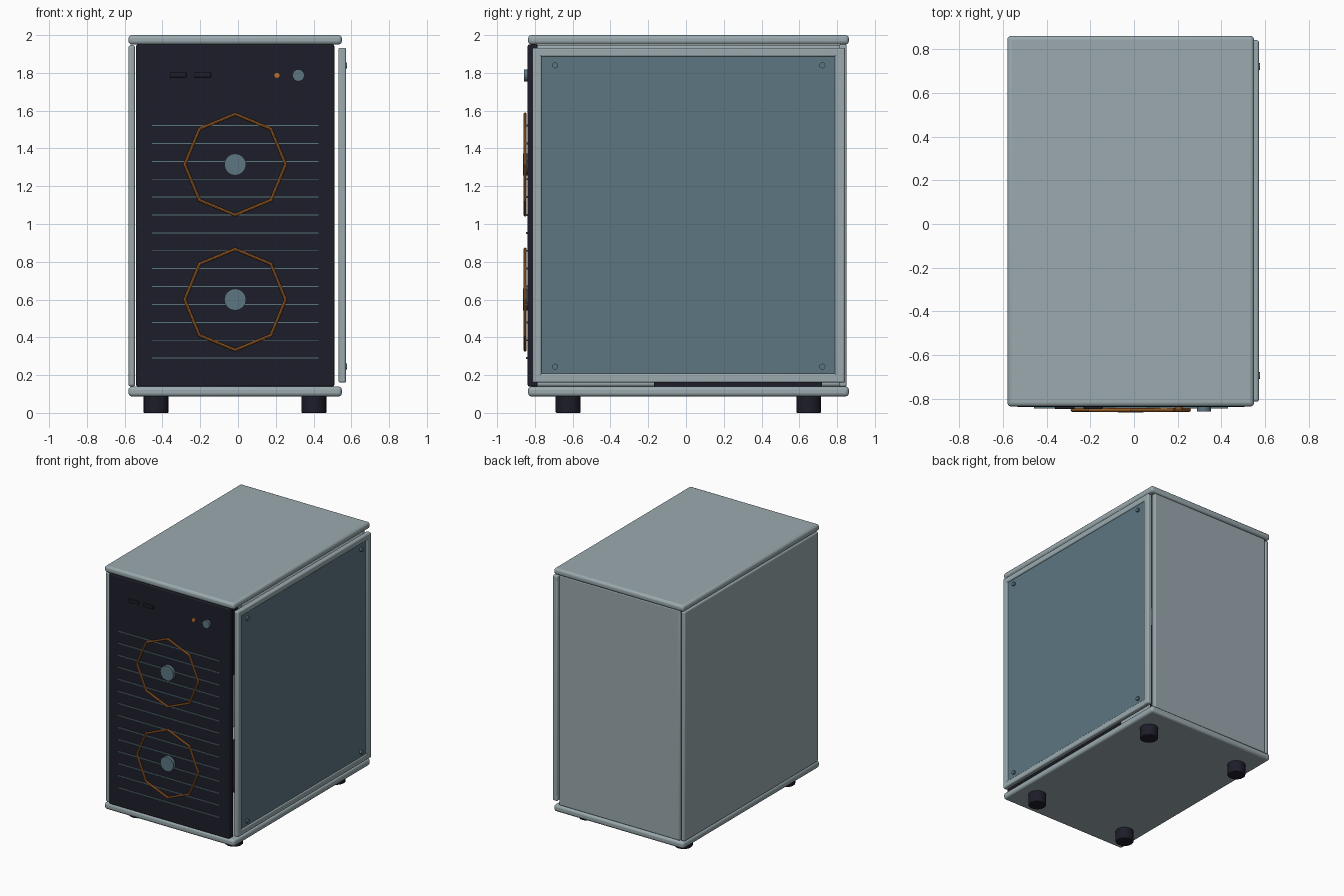
import bpy, math

if "Cube" in bpy.data.objects:
    bpy.data.objects.remove(bpy.data.objects["Cube"])


def material(name, r, g, b):
    m = bpy.data.materials.new(name)
    m.diffuse_color = [c ** 2.2 for c in (r, g, b)] + [1]
    m.use_nodes = True
    m.node_tree.nodes["Principled BSDF"].inputs["Base Color"].default_value = m.diffuse_color
    return m


SHELL = material("pale grey metal", 0.60, 0.66, 0.68)
DARK = material("dark charcoal", 0.135, 0.135, 0.18)
GLASS = material("blue grey glass", 0.365, 0.46, 0.50)
COPPER = material("copper", 0.74, 0.45, 0.20)


def finish(obj, name, mat, bevel=0.0):
    obj.name = name
    obj.data.materials.append(mat)
    if bevel:
        mod = obj.modifiers.new("rounded edges", "BEVEL")
        mod.width = bevel
        mod.segments = 3
    return obj


def box(name, x, y, z, mat, bevel=0.0):
    """Box from (min, max) ranges along each axis."""
    bpy.ops.mesh.primitive_cube_add(size=1, location=[sum(r) / 2 for r in (x, y, z)])
    obj = bpy.context.object
    obj.scale = [r[1] - r[0] for r in (x, y, z)]
    bpy.ops.object.transform_apply(location=False, rotation=False, scale=True)
    finish(obj, name, mat, bevel)
    if bevel:
        bpy.ops.object.shade_smooth_by_angle()
    return obj


def disc(name, loc, radius, depth, axis, mat, sides=16, bevel=0.0):
    rot = {"x": (0, math.pi / 2, 0), "y": (math.pi / 2, 0, 0), "z": (0, 0, 0)}[axis]
    bpy.ops.mesh.primitive_cylinder_add(vertices=sides, radius=radius, depth=depth,
                                        location=loc, rotation=rot)
    obj = finish(bpy.context.object, name, mat, bevel)
    bpy.ops.object.shade_smooth_by_angle()
    return obj


# Case shell, open on the right behind the glass door
box("top_plate", (-0.58, 0.55), (-0.836, 0.862), (1.95, 2.0), SHELL, 0.018)
box("bottom_plate", (-0.58, 0.55), (-0.836, 0.862), (0.087, 0.14), SHELL, 0.018)
box("left_panel", (-0.58, -0.545), (-0.82, 0.845), (0.14, 1.947), SHELL, 0.012)
box("back_panel", (-0.54, 0.51), (0.81, 0.85), (0.14, 1.95), SHELL, 0.008)
box("front_panel", (-0.537, 0.51), (-0.838, -0.785), (0.14, 1.95), DARK, 0.008)

# Parts inside the case
box("power_supply", (-0.40, 0.40), (-0.17, 0.72), (0.14, 0.165), DARK)
box("circuit_board", (-0.52, -0.49), (-0.4, 0.7), (0.6, 1.75), DARK)

# Glass door: rounded frame bars, pane and corner screws
for name, y in (("front", (-0.813, -0.764)), ("back", (0.787, 0.842))):
    box("door_frame_" + name, (0.532, 0.572), y, (0.16, 1.933), SHELL, 0.01)
for name, z in (("bottom", (0.16, 0.208)), ("top", (1.885, 1.933))):
    box("door_frame_" + name, (0.532, 0.572), (-0.813, 0.842), z, SHELL, 0.01)
box("glass_pane", (0.54, 0.564), (-0.766, 0.79), (0.205, 1.888), GLASS)
for y in (-0.693, 0.722):
    for z in (0.245, 1.84):
        disc("door_screw", (0.568, y, z), 0.016, 0.02, "x", GLASS, 12)

# Front vent lines
for i in range(14):
    z = 0.29 + i * 0.0947
    box("vent_line", (-0.457, 0.43), (-0.846, -0.83), (z - 0.005, z + 0.005), GLASS)

# Octagonal fan rings with round hubs
for z in (0.6, 1.315):
    bpy.ops.mesh.primitive_torus_add(major_segments=8, minor_segments=8,
                                     major_radius=0.267, minor_radius=0.0085,
                                     location=(-0.015, -0.852, z),
                                     rotation=(math.pi / 2, 0, 0))
    finish(bpy.context.object, "fan_ring", COPPER)
    disc("fan_hub", (-0.015, -0.848, z), 0.058, 0.03, "y", GLASS)

# Ports, indicator light and power button
for x in (-0.317, -0.187):
    box("port", (x - 0.044, x + 0.044), (-0.848, -0.83), (1.776, 1.803), DARK, 0.003)
disc("indicator_light", (0.206, -0.842, 1.787), 0.016, 0.02, "y", COPPER, 10)
disc("power_button", (0.32, -0.845, 1.787), 0.032, 0.025, "y", GLASS)

# Feet
for x in (-0.434, 0.402):
    for y in (-0.624, 0.65):
        disc("foot", (x, y, 0.046), 0.066, 0.092, "z", DARK, 20, 0.006)
